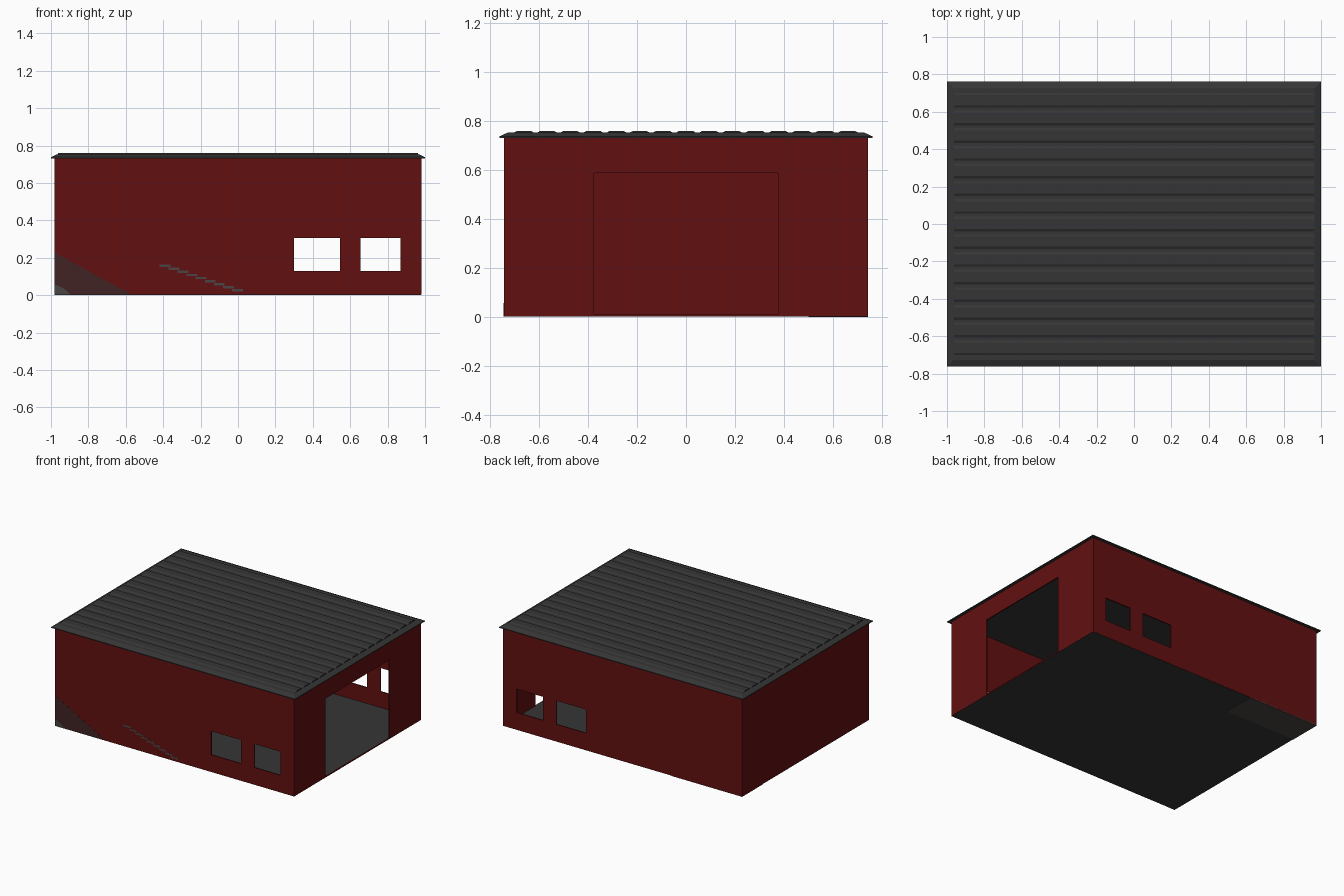
import bpy, bmesh
from mathutils import Vector

if "Cube" in bpy.data.objects:
    bpy.data.objects.remove(bpy.data.objects["Cube"])


def material(name, rgb):
    m = bpy.data.materials.new(name)
    m.diffuse_color = (*rgb, 1)
    m.use_nodes = True
    m.node_tree.nodes["Principled BSDF"].inputs["Base Color"].default_value = m.diffuse_color
    return m


RED = material("barn red", (0.122, 0.005, 0.005))
DARK = material("charcoal", (0.036, 0.036, 0.037))
CONCRETE = material("warm grey", (0.068, 0.060, 0.056))
STAIN = material("red grey", (0.052, 0.017, 0.018))


def finish(bm, name, mat):
    bmesh.ops.remove_doubles(bm, verts=bm.verts, dist=1e-5)
    bmesh.ops.recalc_face_normals(bm, faces=bm.faces)
    me = bpy.data.meshes.new(name)
    bm.to_mesh(me)
    bm.free()
    me.materials.append(mat)
    ob = bpy.data.objects.new(name, me)
    bpy.context.collection.objects.link(ob)
    return ob


def extrude(bm, vec):
    r = bmesh.ops.extrude_face_region(bm, geom=bm.faces[:], use_keep_orig=True)
    verts = [g for g in r["geom"] if isinstance(g, bmesh.types.BMVert)]
    bmesh.ops.translate(bm, verts=verts, vec=vec)


def prism(name, points, vec, mat):
    bm = bmesh.new()
    bm.faces.new([bm.verts.new(p) for p in points])
    extrude(bm, Vector(vec))
    return finish(bm, name, mat)


def slab(name, x0, x1, y0, y1, z0, z1, mat):
    return prism(name, [(x0, y0, z0), (x1, y0, z0), (x1, y1, z0), (x0, y1, z0)],
                 (0, 0, z1 - z0), mat)


def wall(name, half, holes, place, inward):
    """Flat wall with rectangular openings (u0, u1, z0, z1)."""
    us = sorted({-half, half, *[u for h in holes for u in h[:2]]})
    zs = sorted({BASE, TOP, *[z for h in holes for z in h[2:]]})
    bm = bmesh.new()
    for a, b in zip(us, us[1:]):
        for c, d in zip(zs, zs[1:]):
            u, z = (a + b) / 2, (c + d) / 2
            if any(h[0] < u < h[1] and h[2] < z < h[3] for h in holes):
                continue
            bm.faces.new([bm.verts.new(place(*p)) for p in ((a, c), (b, c), (b, d), (a, d))])
    bmesh.ops.remove_doubles(bm, verts=bm.verts, dist=1e-5)
    extrude(bm, Vector(inward))
    return finish(bm, name, RED)


BASE, TOP, X, Y, T = 0.003, 0.737, 0.98, 0.742, 0.008

# Walls with two windows front and back, and a large doorway on the right
windows = [(0.30, 0.545, 0.13, 0.305), (0.655, 0.87, 0.13, 0.305)]
door = [(-0.375, 0.375, 0.012, 0.588)]
for s, name in ((-1, "front_wall"), (1, "back_wall")):
    wall(name, X, windows, lambda u, z, s=s: (u, s * Y, z), (0, -s * T, 0))
for s, name, holes in ((-1, "left_wall", []), (1, "right_wall", door)):
    wall(name, Y - T, holes, lambda u, z, s=s: (s * X, u, z), (-s * T, 0, 0))

# Floor and the lower concrete pad in the back left corner
slab("floor", -X + 0.001, X - 0.001, -Y + 0.001, Y - 0.001, 0.002, 0.012, DARK)
slab("corner_pad", -X, -0.40, 0.50, Y, 0.0, 0.010, CONCRETE)

# Roof sheet with bevelled edges
bm = bmesh.new()
rings = []
for x, y, z in ((1, 0.762, 0.732), (1, 0.762, 0.738), (0.965, 0.727, 0.754)):
    rings.append([bm.verts.new((a * x, b * y, z)) for a, b in ((-1, -1), (1, -1), (1, 1), (-1, 1))])
for lo, hi in zip(rings, rings[1:]):
    for i in range(4):
        j = (i + 1) % 4
        bm.faces.new((lo[i], lo[j], hi[j], hi[i]))
bm.faces.new(rings[0])
bm.faces.new(rings[-1])
finish(bm, "roof", DARK)

# Raised roof ribs running along x
pitch = 0.0945
for i in range(15):
    y = (i - 7) * pitch
    prism("roof_rib", [(-0.963, y - 0.043, 0.752), (-0.963, y + 0.043, 0.752),
                       (-0.963, y + 0.027, 0.761), (-0.963, y - 0.027, 0.761)],
          (1.926, 0, 0), DARK)

# Stair tread ends and ramp end showing flush in the front wall
F = -Y - 0.001
for i in range(9):
    x, z = -0.42 + i * 0.0485, 0.150 - i * 0.0162
    slab("stair_tread", x, x + 0.058, F, F + 0.005, z, z + 0.013, CONCRETE)
prism("ramp_end", [(-X, F, BASE), (-0.57, F, BASE), (-X, F, 0.228)], (0, 0.005, 0), STAIN)
prism("ramp_corner", [(-X, F - 0.001, BASE), (-0.895, F - 0.001, BASE),
                      (-0.935, F - 0.001, 0.038), (-X, F - 0.001, 0.058)],
      (0, 0.004, 0), CONCRETE)
